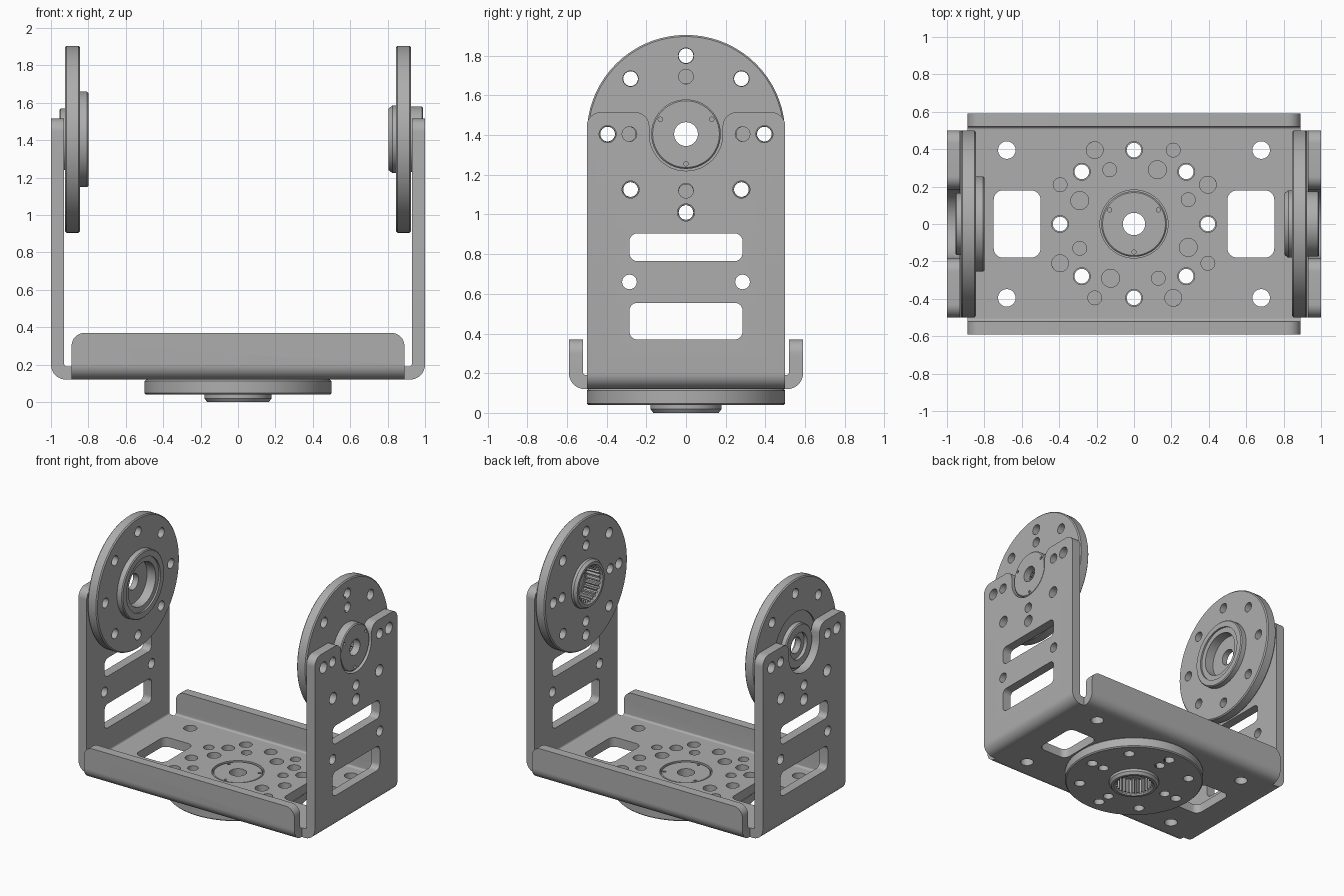
import bpy, bmesh, math
from math import sin, cos, pi
from mathutils import Vector, Matrix

cube = bpy.data.objects.get("Cube")
if cube:
    bpy.data.objects.remove(cube, do_unlink=True)

metal = bpy.data.materials.new("grey metal")
metal.use_nodes = True
GREY = (0.42, 0.42, 0.42, 1)
metal.diffuse_color = GREY
metal.node_tree.nodes["Principled BSDF"].inputs["Base Color"].default_value = GREY

PLACE = {
    "x": lambda u, v, t: (t, u, v),
    "y": lambda u, v, t: (u, t, v),
    "z": lambda u, v, t: (u, v, t),
}


# ---- outline helpers ----
def fillet(corners, steps=8):
    """Round each (u, v, radius) corner of a closed outline."""
    out = []
    for i, (x, y, r) in enumerate(corners):
        p = Vector((x, y))
        if r == 0:
            out.append(p)
            continue
        a = (Vector(corners[i - 1][:2]) - p).normalized()
        b = (Vector(corners[(i + 1) % len(corners)][:2]) - p).normalized()
        half = a.angle(b) / 2
        centre = p + (a + b).normalized() * r / sin(half)
        reach = r / math.tan(half)
        start, end = p + a * reach - centre, p + b * reach - centre
        out += [centre + start.slerp(end, k / steps).normalized() * r
                for k in range(steps + 1)]
    return out


def circle(u, v, r, n=24):
    return [(u + r * cos(2 * pi * k / n), v + r * sin(2 * pi * k / n)) for k in range(n)]


def rounded_rect(u0, u1, v0, v1, r):
    return fillet([(u0, v0, r), (u1, v0, r), (u1, v1, r), (u0, v1, r)])


def ring(radius, count, r, u=0, v=0, start=0):
    return [circle(u + radius * cos(start + 2 * pi * k / count),
                   v + radius * sin(start + 2 * pi * k / count), r) for k in range(count)]


# ---- solid helpers ----
def finish(name, bm):
    bmesh.ops.recalc_face_normals(bm, faces=bm.faces)
    mesh = bpy.data.meshes.new(name)
    bm.to_mesh(mesh)
    bm.free()
    obj = bpy.data.objects.new(name, mesh)
    bpy.context.collection.objects.link(obj)
    return obj


def prisms(name, outlines, axis, lo, hi):
    """Extrude closed outlines along an axis into one object."""
    bm = bmesh.new()
    for pts in outlines:
        low, high = ([bm.verts.new(PLACE[axis](u, v, t)) for u, v in pts] for t in (lo, hi))
        bm.faces.new(low)
        bm.faces.new(high)
        for i in range(len(pts)):
            bm.faces.new((low[i - 1], low[i], high[i], high[i - 1]))
    return finish(name, bm)


def lathe(name, profile, n=72):
    """Revolve a closed (radius, height) section about z."""
    bm = bmesh.new()
    rows = [[bm.verts.new((r * cos(2 * pi * k / n), r * sin(2 * pi * k / n), z))
             for r, z in profile] for k in range(n)]
    for k in range(n):
        for i in range(len(profile)):
            bm.faces.new((rows[k - 1][i - 1], rows[k - 1][i], rows[k][i], rows[k][i - 1]))
    return finish(name, bm)


def combine(obj, other, operation):
    mod = obj.modifiers.new(operation.lower(), "BOOLEAN")
    mod.operation, mod.solver, mod.object = operation, "EXACT", other
    bpy.context.view_layer.objects.active = obj
    bpy.ops.object.modifier_apply(modifier=mod.name)
    bpy.data.objects.remove(other, do_unlink=True)


def channel(half, top, bend):
    """U-shaped sheet section with rounded bends."""
    t = 0.07
    floor = 0.12
    return fillet([(-half, top, 0), (-half, floor, bend), (half, floor, bend), (half, top, 0),
                   (half - t, top, 0), (half - t, floor + t, 0.015),
                   (t - half, floor + t, 0.015), (t - half, top, 0)])


HUB_Z = 1.405

# ---- bracket: side walls with rounded tops and a hub notch ----
bracket = prisms("bracket", [channel(1, 1.6, 0.08)], "y", -0.5, 0.5)
wall_outline = fillet([
    (-0.5, 0, 0), (0.5, 0, 0), (0.5, 1.515, 0.07), (0.185, 1.515, 0.07),
    (0.185, HUB_Z - 0.185, 0.184), (-0.185, HUB_Z - 0.185, 0.184),
    (-0.185, 1.515, 0.07), (-0.5, 1.515, 0.07)], 12)
combine(bracket, prisms("wall_trim", [wall_outline], "x", -1.2, 1.2), "INTERSECT")

# ---- bracket: front and back lips ----
tray = prisms("lip_tray", [channel(0.59, 0.5, 0.08)], "x", -0.89, 0.89)
lip_outline = fillet([(-1, 0, 0), (1, 0, 0), (1, 0.2, 0), (0.89, 0.2, 0), (0.89, 0.37, 0.07),
                      (-0.89, 0.37, 0.07), (-0.89, 0.2, 0), (-1, 0.2, 0)])
combine(tray, prisms("lip_trim", [lip_outline], "y", -1, 1), "INTERSECT")
combine(bracket, tray, "UNION")

# ---- bracket: wall holes and slots ----
wall_holes = ring(0.395, 8, 0.043, 0, HUB_Z) + ring(0.285, 4, 0.037, 0, HUB_Z)
wall_holes += [circle(s * 0.285, 0.66, 0.037) for s in (-1, 1)]
wall_holes += [rounded_rect(-0.285, 0.285, lo, hi, 0.04) for lo, hi in ((0.37, 0.555), (0.765, 0.905))]
combine(bracket, prisms("wall_cutter", wall_holes, "x", -1.2, 1.2), "DIFFERENCE")

# ---- bracket: base holes and windows ----
base_holes = ring(0.395, 8, 0.045) + [circle(0, 0, 0.182, 64)]
for u, v, r in ((-0.21, 0.395, 0.045), (-0.13, 0.29, 0.037),
                (0.21, 0.395, 0.037), (0.125, 0.29, 0.048)):
    for _ in range(4):
        base_holes.append(circle(u, v, r))
        u, v = -v, u
for s in (-1, 1):
    base_holes += [circle(s * 0.68, v, 0.047) for v in (-0.395, 0.395)]
    base_holes.append(rounded_rect(s * 0.625 - 0.125, s * 0.625 + 0.125, -0.18, 0.18, 0.05))
combine(bracket, prisms("base_cutter", base_holes, "z", 0.05, 0.3), "DIFFERENCE")


# ---- toothed horn discs ----
def horn(name):
    disc = lathe(name, [
        (0.06, 0.065), (0.168, 0.065), (0.175, 0.058), (0.175, 0), (0.492, 0), (0.5, -0.008),
        (0.5, -0.072), (0.492, -0.08), (0.18, -0.08), (0.18, -0.1), (0.165, -0.12),
        (0.145, -0.12), (0.13, -0.105), (0.11, -0.105), (0.11, 0.01), (0.06, 0.01)])
    holes = ring(0.395, 8, 0.039) + ring(0.29, 4, 0.037)
    combine(disc, prisms("disc_cutter", holes, "z", -0.2, 0.2), "DIFFERENCE")
    teeth = 25
    gear = []
    for k in range(teeth):
        for part, r in ((0, 0.12), (0.3, 0.12), (0.5, 0.136), (0.8, 0.136)):
            a = 2 * pi * (k + part) / teeth
            gear.append((r * cos(a), r * sin(a)))
    combine(disc, prisms("teeth_cutter", [gear], "z", -0.2, 0.005), "DIFFERENCE")
    pins = ring(0.15, 3, 0.011, start=-pi / 2)
    combine(disc, prisms("pin_cutter", pins, "z", 0.03, 0.2), "DIFFERENCE")
    return disc


# ---- plain bearing disc ----
def idler(name):
    disc = lathe(name, [
        (0.06, 0.005), (0.1, 0.005), (0.1, 0.03), (0.158, 0.03), (0.165, 0.023), (0.165, -0.01),
        (0.25, -0.01), (0.25, 0), (0.492, 0), (0.5, -0.008), (0.5, -0.072), (0.492, -0.08),
        (0.255, -0.08), (0.255, -0.118), (0.248, -0.125), (0.205, -0.125), (0.205, -0.112),
        (0.165, -0.112), (0.165, -0.04), (0.06, -0.04)])
    holes = ring(0.395, 8, 0.037)
    combine(disc, prisms("disc_cutter", holes, "z", -0.2, 0.2), "DIFFERENCE")
    return disc


def side_matrix(s):
    """Turn a disc so its outer face looks along s * x."""
    return Matrix(((0, 0, s, s * 0.925), (s, 0, 0, 0), (0, 1, 0, HUB_Z), (0, 0, 0, 1)))


base_disc = horn("base_disc")
base_disc.data.transform(Matrix.Translation((0, 0, 0.12)))
left_disc = horn("left_disc")
left_disc.data.transform(side_matrix(1))
right_disc = idler("right_disc")
right_disc.data.transform(side_matrix(-1))

# ---- material and shading ----
for obj in (bracket, base_disc, left_disc, right_disc):
    obj.data.materials.clear()
    obj.data.materials.append(metal)
    bpy.ops.object.select_all(action="DESELECT")
    obj.select_set(True)
    bpy.context.view_layer.objects.active = obj
    bpy.ops.object.shade_smooth_by_angle(angle=math.radians(30))
